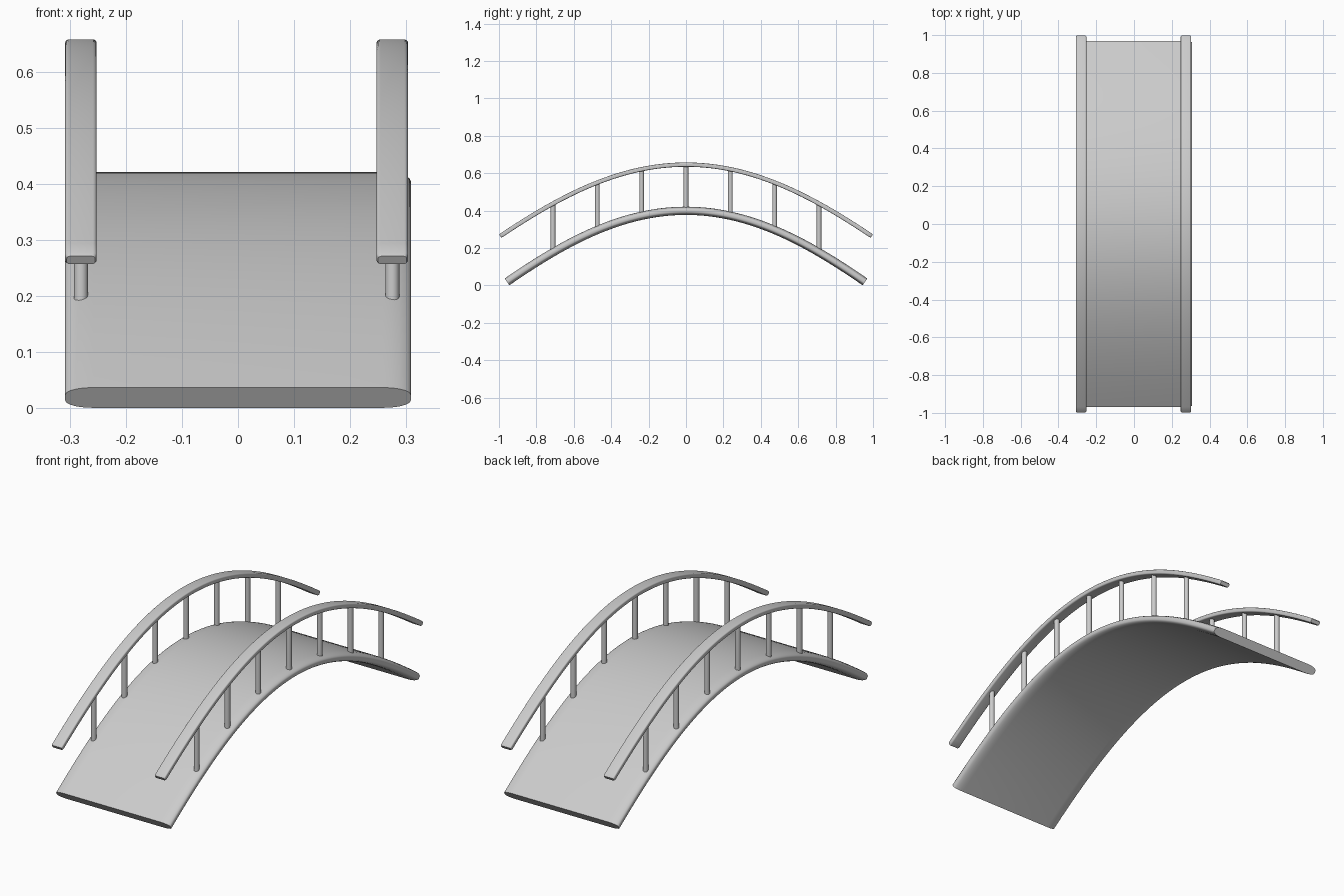
import bpy, bmesh, math

cube = bpy.data.objects.get("Cube")
if cube:
    bpy.data.objects.remove(cube, do_unlink=True)

grey = bpy.data.materials.new("light_grey")
grey.use_nodes = True
colour = (0.6, 0.6, 0.6, 1)
grey.diffuse_color = colour
grey.node_tree.nodes["Principled BSDF"].inputs["Base Color"].default_value = colour


def arch(y, half, top, drop, flat=0.05):
    """Height and slope of an arch that straightens towards its ends."""
    t = y / half
    z = top - (drop + flat) * t**2 + flat * t**4
    slope = (-2 * (drop + flat) * t + 4 * flat * t**3) / half
    return z, slope


def rounded_section(half_w, half_h, rx, rz, steps=5):
    """Rectangle with elliptical corners, as (across, up) pairs."""
    points = []
    for corner, (sx, sz) in enumerate([(1, 1), (-1, 1), (-1, -1), (1, -1)]):
        for i in range(steps + 1):
            a = math.pi / 2 * (corner + i / steps)
            points.append((sx * (half_w - rx) + rx * math.cos(a),
                           sz * (half_h - rz) + rz * math.sin(a)))
    return points


def finish(bm, name, angle=40):
    bmesh.ops.recalc_face_normals(bm, faces=bm.faces)
    mesh = bpy.data.meshes.new(name)
    bm.to_mesh(mesh)
    bm.free()
    obj = bpy.data.objects.new(name, mesh)
    bpy.context.collection.objects.link(obj)
    mesh.materials.append(grey)
    bpy.ops.object.select_all(action="DESELECT")
    obj.select_set(True)
    bpy.context.view_layer.objects.active = obj
    bpy.ops.object.shade_smooth_by_angle(angle=math.radians(angle))
    return obj


def sweep(name, x, half, top, drop, section, round_end=0.0, segments=64):
    """Sweep a section along the arch, optionally softening both ends."""
    stations = [(-half + 2 * half * i / segments, 1) for i in range(segments + 1)]
    if round_end:
        stations[0] = (-half + round_end, 1)
        stations[-1] = (half - round_end, 1)
        stations = [(-half, 0.75)] + stations + [(half, 0.75)]
    bm = bmesh.new()
    rings = []
    for y, scale in stations:
        z, slope = arch(y, half, top, drop)
        n = math.hypot(1, slope)
        rings.append([bm.verts.new((x + u * (1 - (1 - scale) * 0.4),
                                    y - v * scale * slope / n,
                                    z + v * scale / n)) for u, v in section])
    for a, b in zip(rings, rings[1:]):
        for i in range(len(a)):
            j = (i + 1) % len(a)
            bm.faces.new((a[i], a[j], b[j], b[i]))
    bm.faces.new(rings[0])
    bm.faces.new(rings[-1])
    return finish(bm, name)


# Arched walkway
DECK = (0.957, 0.399, 0.38)
sweep("deck", 0, *DECK, rounded_section(0.308, 0.022, 0.05, 0.016))

# Handrails with their upright posts
RAIL = (0.993, 0.646, 0.382)
for side, x in (("right", -0.28), ("left", 0.275)):
    sweep(side + "_handrail", x, *RAIL,
          rounded_section(0.028, 0.0115, 0.007, 0.006), round_end=0.006)
    for k in range(7):
        y = (k - 3) * 0.237
        low, high = arch(y, *DECK)[0], arch(y, *RAIL)[0]
        bm = bmesh.new()
        bmesh.ops.create_cone(bm, cap_ends=True, segments=20, radius1=0.0125,
                              radius2=0.0125, depth=high - low)
        bmesh.ops.translate(bm, verts=bm.verts, vec=(x, y, (low + high) / 2))
        finish(bm, f"{side}_post_{k + 1}")
